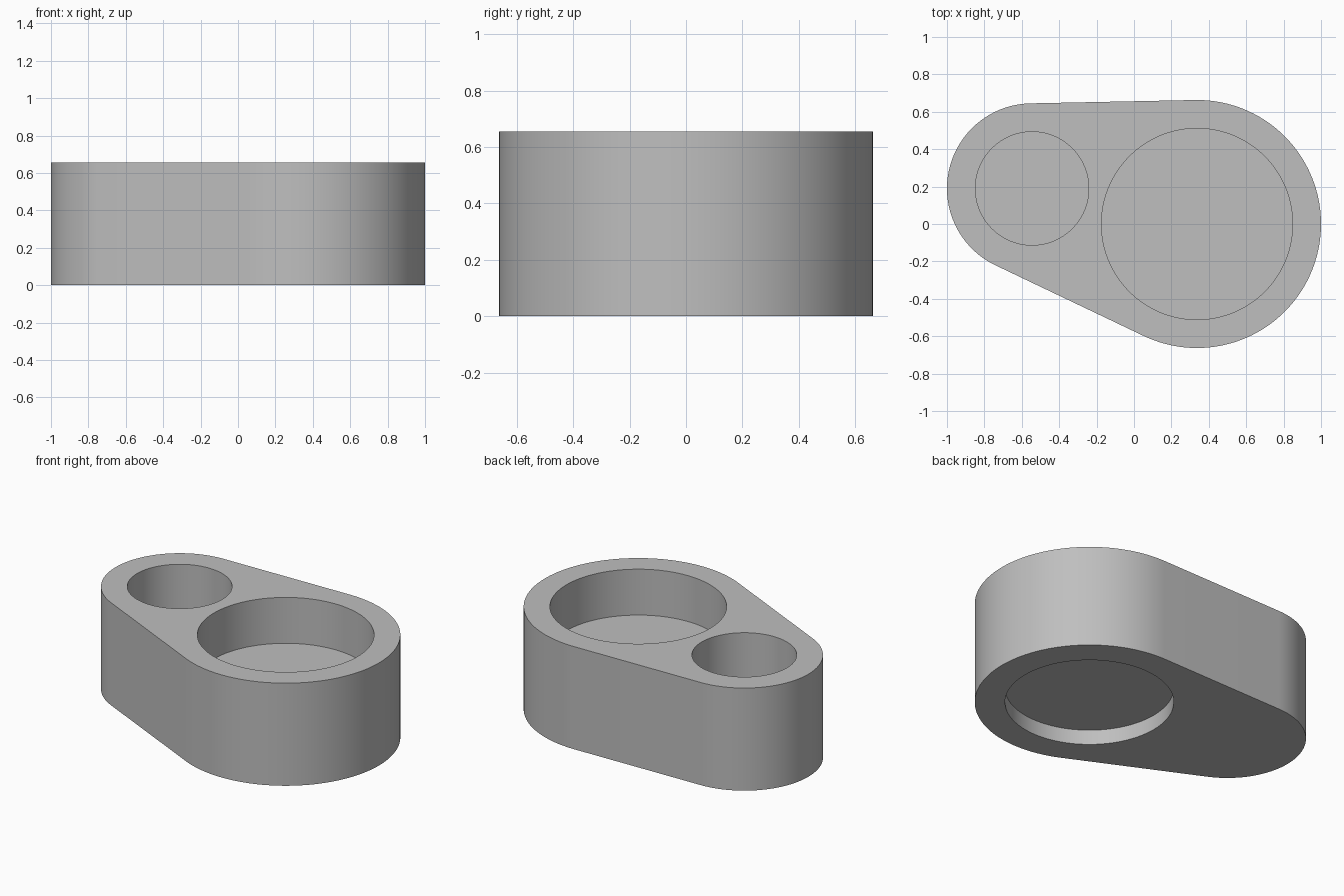
import bpy
import bmesh
from math import acos, atan2, cos, hypot, pi, sin

cube = bpy.data.objects.get("Cube")
if cube:
    bpy.data.objects.remove(cube, do_unlink=True)

HEIGHT = 0.655
FLOOR = 0.362        # floor level of the two wells
RECESS = 0.095       # depth of the underside recess
BIG, BIG_R = (0.337, 0.0), 0.663
SMALL, SMALL_R = (-0.545, 0.19), 0.455
WALL = 0.152

grey = bpy.data.materials.new("plain_grey")
grey.use_nodes = True
colour = (0.52, 0.52, 0.52, 1)
grey.diffuse_color = colour
grey.node_tree.nodes["Principled BSDF"].inputs["Base Color"].default_value = colour


def arc(centre, radius, start, end, steps):
    angles = [start + (end - start) * i / steps for i in range(steps + 1)]
    return [(centre[0] + radius * cos(a), centre[1] + radius * sin(a)) for a in angles]


def prism(name, outline, bottom, top):
    """Extrude a closed outline between two heights."""
    bm = bmesh.new()
    face = bm.faces.new([bm.verts.new((x, y, bottom)) for x, y in outline])
    extruded = bmesh.ops.extrude_face_region(bm, geom=[face])["geom"]
    verts = [v for v in extruded if isinstance(v, bmesh.types.BMVert)]
    bmesh.ops.translate(bm, verts=verts, vec=(0, 0, top - bottom))
    bmesh.ops.recalc_face_normals(bm, faces=bm.faces)
    mesh = bpy.data.meshes.new(name)
    bm.to_mesh(mesh)
    bm.free()
    mesh.materials.append(grey)
    obj = bpy.data.objects.new(name, mesh)
    bpy.context.collection.objects.link(obj)
    return obj


# Body: two round ends joined by their outer tangents
dx, dy = SMALL[0] - BIG[0], SMALL[1] - BIG[1]
axis = atan2(dy, dx)
spread = acos((BIG_R - SMALL_R) / hypot(dx, dy))
outline = arc(BIG, BIG_R, axis + spread, axis - spread + 2 * pi, 80)
outline += arc(SMALL, SMALL_R, axis - spread, axis + spread, 64)
body = prism("two_well_body", outline, 0, HEIGHT)

# Wells in the top and shallow recess beneath
cuts = [
    ("large_well_cutter", BIG, BIG_R - WALL, FLOOR, HEIGHT + 0.1),
    ("small_well_cutter", SMALL, SMALL_R - WALL, FLOOR, HEIGHT + 0.1),
    ("base_recess_cutter", BIG, 0.488, -0.1, RECESS),
]
cutters = []
for name, centre, radius, low, high in cuts:
    cutter = prism(name, arc(centre, radius, 0, 2 * pi, 128)[:-1], low, high)
    cutter.hide_render = True
    cutters.append(cutter)
    cut = body.modifiers.new(name, 'BOOLEAN')
    cut.operation = 'DIFFERENCE'
    cut.solver = 'EXACT'
    cut.object = cutter

# Apply the cuts and discard the cutters
bpy.ops.object.select_all(action='DESELECT')
body.select_set(True)
bpy.context.view_layer.objects.active = body
for name in [m.name for m in body.modifiers]:
    bpy.ops.object.modifier_apply(modifier=name)
for cutter in cutters:
    bpy.data.objects.remove(cutter, do_unlink=True)
bpy.ops.object.shade_smooth_by_angle(angle=pi / 6)
